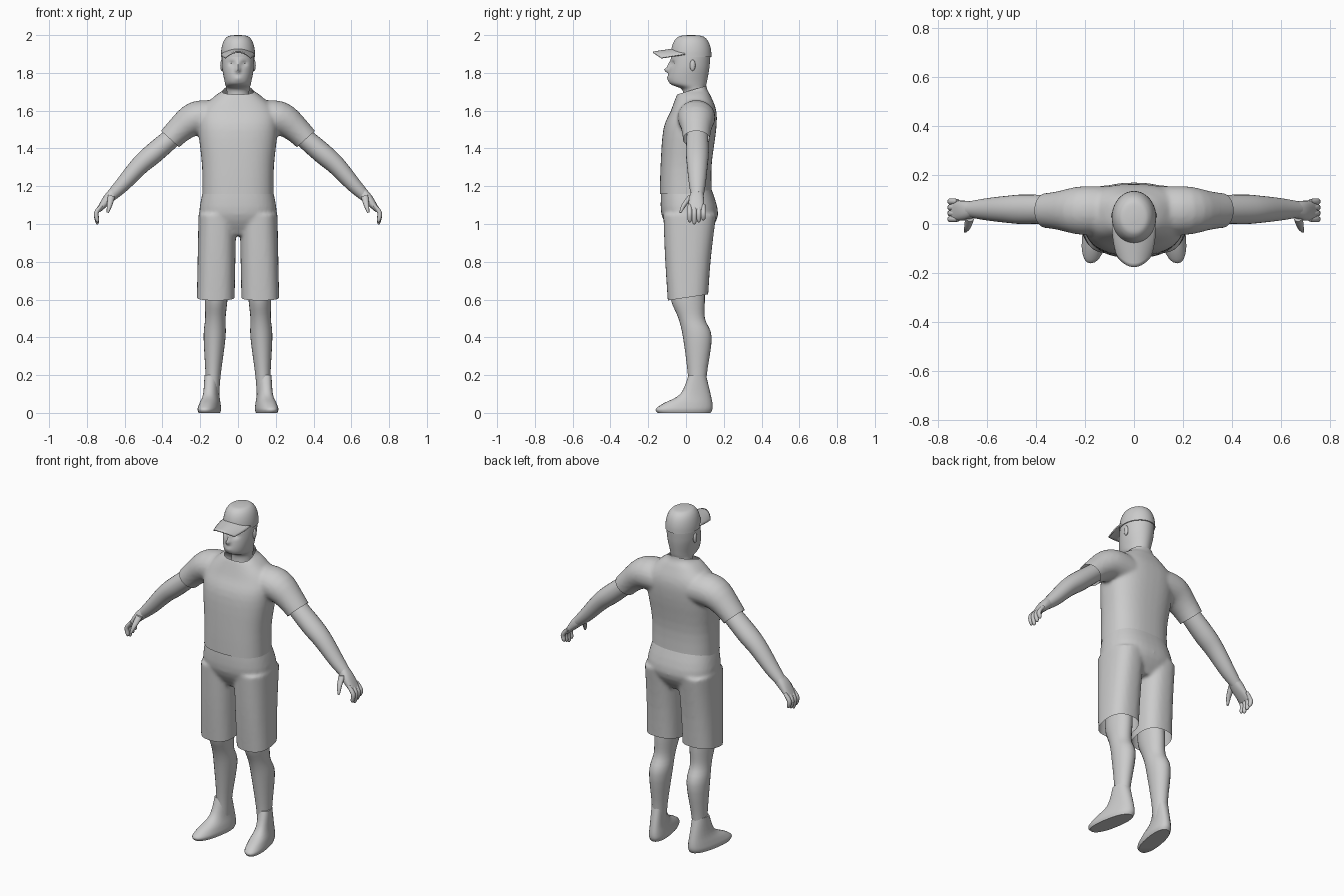
import bpy, bmesh, math
from mathutils import Vector, Matrix

default_cube = bpy.data.objects.get("Cube")
if default_cube:
    bpy.data.objects.remove(default_cube)

GREY = (.6, .6, .6, 1)
grey = bpy.data.materials.new("plain grey")
grey.use_nodes = True
grey.diffuse_color = GREY
grey.node_tree.nodes["Principled BSDF"].inputs["Base Color"].default_value = GREY


def spline(keys, steps):
    """Smooth interpolation through the key sections."""
    first, last = Vector(keys[0]), Vector(keys[-1])
    points = [first] + [Vector(key) for key in keys] + [last]
    result = []
    for before, start, end, after in zip(points, points[1:], points[2:], points[3:]):
        leave, arrive = (end - before) / 2, (after - start) / 2
        for step in range(steps):
            t = step / steps
            ease = t * t * (3 - 2 * t)
            result.append(start.lerp(end, ease) + leave * t * (1 - t) ** 2
                          - arrive * t * t * (1 - t))
    return result + [last]


def rounded(value, power):
    return math.copysign(abs(value) ** (2 / power), value)


def loft(bm, keys, power=2, segments=24, steps=4):
    """Skin sections (x, y, z, radius across, radius in y) into a closed tube."""
    sections, rings = spline(keys, steps), []
    angles = [math.tau * k / segments for k in range(segments)]
    for i, section in enumerate(sections):
        x, y, z, wide, deep = section
        travel = sections[min(i + 1, len(sections) - 1)] - sections[max(i - 1, 0)]
        across = Vector((travel[2], 0, -travel[0])).normalized()
        ring = []
        for angle in angles:
            point = Vector((x, y, z)) + across * wide * rounded(math.cos(angle), power)
            point.y += deep * rounded(math.sin(angle), power)
            ring.append(bm.verts.new(point))
        rings.append(ring)
    for lower, upper in zip(rings, rings[1:]):
        for k in range(segments):
            bm.faces.new((lower[k - 1], lower[k], upper[k], upper[k - 1]))
    bm.faces.new(rings[0])
    bm.faces.new(rings[-1])


def column(bm, sections, x=0, lean=0, **options):
    """Upright part from sections (z, y, half width, half depth)."""
    loft(bm, [(x + lean * z, y, z, wide, deep) for z, y, wide, deep in sections], **options)


def limb(bm, path, y, side=1, **options):
    """Sideways part from path points (x, z, radius)."""
    loft(bm, [(side * x, y, z, r, r * 1.1) for x, z, r in path], **options)


def finish(name, bm, mirror=False, blend=False):
    """Make the object; blend fuses overlapping volumes into one skin."""
    bmesh.ops.recalc_face_normals(bm, faces=bm.faces)
    mesh = bpy.data.meshes.new(name)
    bm.to_mesh(mesh)
    bm.free()
    mesh.materials.append(grey)
    part = bpy.data.objects.new(name, mesh)
    bpy.context.collection.objects.link(part)
    bpy.ops.object.select_all(action='DESELECT')
    part.select_set(True)
    bpy.context.view_layer.objects.active = part
    if mirror:
        part.modifiers.new("Mirror", 'MIRROR').use_mirror_merge = False
    if blend:
        remesh = part.modifiers.new("Remesh", 'REMESH')
        remesh.mode = 'VOXEL'
        remesh.voxel_size = .01
        part.modifiers.new("Smooth", 'SMOOTH').iterations = 6
    for modifier in list(part.modifiers):
        bpy.ops.object.modifier_apply(modifier=modifier.name)
    bpy.ops.object.shade_smooth_by_angle(angle=math.radians(50))
    return part


def trim(part, region, point, normal):
    """Cut a clean open hem through the faces inside the region."""
    bm = bmesh.new()
    bm.from_mesh(part.data)
    chosen = [face for face in bm.faces if region(face.calc_center_median())]
    geometry = set(chosen)
    for face in chosen:
        geometry.update(face.edges, face.verts)
    bmesh.ops.bisect_plane(bm, geom=list(geometry), plane_co=point, plane_no=normal,
                           clear_outer=True)
    bm.to_mesh(part.data)
    bm.free()


# Shirt: torso and sleeves blended, then trimmed at collar, waist and cuffs
bm = bmesh.new()
column(bm, [(1.1, 0, .19, .14), (1.3, 0, .19, .135), (1.5, .02, .21, .14), (1.6, .04, .2, .12),
            (1.68, .04, .12, .09), (1.72, .04, .07, .07), (1.8, .04, .07, .07)],
       power=2.5, segments=40)
for side in (-1, 1):
    limb(bm, [(.1, 1.56, .09), (.22, 1.56, .09), (.32, 1.49, .07), (.42, 1.38, .06)], .055, side)
shirt = finish("shirt", bm, blend=True)
trim(shirt, lambda c: c.z > 1.6, (0, 0, 1.7), (0, -.3, 1))
trim(shirt, lambda c: c.z < 1.25, (0, 0, 1.16), (0, 0, -1))
for side in (-1, 1):
    trim(shirt, lambda c: c.x * side > .26, (side * .36, 0, 1.45), (side, 0, -1.1))

# Shorts: hips and two wide legs blended, then trimmed at waist and hems
bm = bmesh.new()
column(bm, [(1.2, 0, .18, .13), (1.05, .02, .205, .15), (.94, .02, .16, .09)],
       power=2.5, segments=40)
for side in (-1, 1):
    column(bm, [(1.05, .02, .1, .14), (.8, .01, .1, .12), (.5, .01, .1, .1)],
           x=side * .13, lean=-side * .02, power=2.5, segments=32)
shorts = finish("shorts", bm, blend=True)
trim(shorts, lambda c: c.z < .7, (0, 0, .61), (0, .15, -1))
trim(shorts, lambda c: c.z > 1.1, (0, 0, 1.18), (0, 0, 1))

# Bare arms
bm = bmesh.new()
limb(bm, [(.3, 1.5, .05), (.44, 1.38, .055), (.52, 1.31, .05), (.61, 1.21, .04),
          (.67, 1.15, .03)], .06)
finish("arms", bm, mirror=True)

# Hands: flat palm, four curled fingers and a thumb
bm = bmesh.new()
loft(bm, [(.65, .06, 1.17, .03, .03), (.69, .055, 1.13, .027, .04), (.74, .055, 1.07, .012, .04)],
     power=2.4)
for i in range(4):
    drop = .01 * abs(i - 1)
    limb(bm, [(.72, 1.1, .01), (.75, 1.06, .012), (.745, 1.01 + drop, .01),
              (.74, 1 + drop, .003)], .02 + .024 * i, segments=10)
loft(bm, [(.67, .03, 1.15, .02, .02), (.68, -.01, 1.1, .014, .014), (.69, -.03, 1.06, .006, .006)],
     segments=10)
finish("hands", bm, mirror=True)

# Lower legs
bm = bmesh.new()
column(bm, [(.7, .01, .06, .09), (.6, .01, .06, .09), (.5, .03, .054, .07), (.4, .06, .058, .076),
            (.2, .06, .04, .05), (.08, .06, .036, .05)], x=.14, lean=-.04)
finish("legs", bm, mirror=True)

# Feet, splayed outward towards the toes
bm = bmesh.new()
column(bm, [(0, -.01, .05, .14), (.02, -.01, .055, .15), (.05, .01, .05, .13),
            (.1, .05, .04, .08), (.2, .06, .036, .046)], x=.14, power=2.3)
for vert in bm.verts:
    vert.co.x -= (vert.co.y - .06) / 6
finish("feet", bm, mirror=True)

# Head and neck
bm = bmesh.new()
column(bm, [(1.64, .04, .06, .06), (1.71, .04, .06, .06), (1.75, .01, .07, .1),
            (1.84, .02, .085, .105), (1.93, .03, .08, .095), (1.98, .03, .04, .05)],
       segments=72, steps=9)


def mould(offset, height, wide, tall, depth):
    """Push the face in (positive) or out (negative) around one spot on both sides."""
    for vert in bm.verts:
        if vert.co.y < 0:
            across = (abs(vert.co.x) - offset) / wide
            up = (vert.co.z - height) / tall
            vert.co.y += depth * math.exp(-across ** 2 - up ** 2)


nose = mould(0, 1.815, .012, .012, -.026)
bridge = mould(0, 1.84, .01, .02, -.012)
eyes = mould(.034, 1.85, .016, .011, .013)
lips = mould(0, 1.77, .02, .01, -.008)
mouth = mould(0, 1.77, .02, .003, .008)
finish("head", bm)

# Ears lying close to the head
bm = bmesh.new()
flat = Matrix.Translation((.085, .035, 1.84)) @ Matrix.Diagonal((.3, .5, 1, 1))
bmesh.ops.create_uvsphere(bm, u_segments=12, v_segments=8, radius=.03, matrix=flat)
finish("ears", bm, mirror=True)

# Cap crown: a full dome
bm = bmesh.new()
dome = []
for i in range(7):
    angle = i / 6 * math.radians(89)
    spread = math.sqrt(math.cos(angle))
    dome.append((1.885 + .115 * math.sin(angle), .027, .091 * spread, .108 * spread))
column(bm, dome, segments=40)
finish("cap", bm)

# Cap bill: a thin arched plate drooping at the sides and front
bm = bmesh.new()
bmesh.ops.create_grid(bm, x_segments=16, y_segments=8, size=1)
for vert in bm.verts:
    side, out = vert.co.x, (vert.co.y + 1) / 2
    curve = side * side
    vert.co.x = side * (.086 - .02 * out * out)
    vert.co.y = -.04 - .135 * out * (1 - curve / 3) + .035 * curve * (1 - out)
    vert.co.z = 1.926 - .02 * out - .03 * curve
bill = finish("cap_bill", bm)
bill.modifiers.new("Thickness", 'SOLIDIFY').thickness = .007
